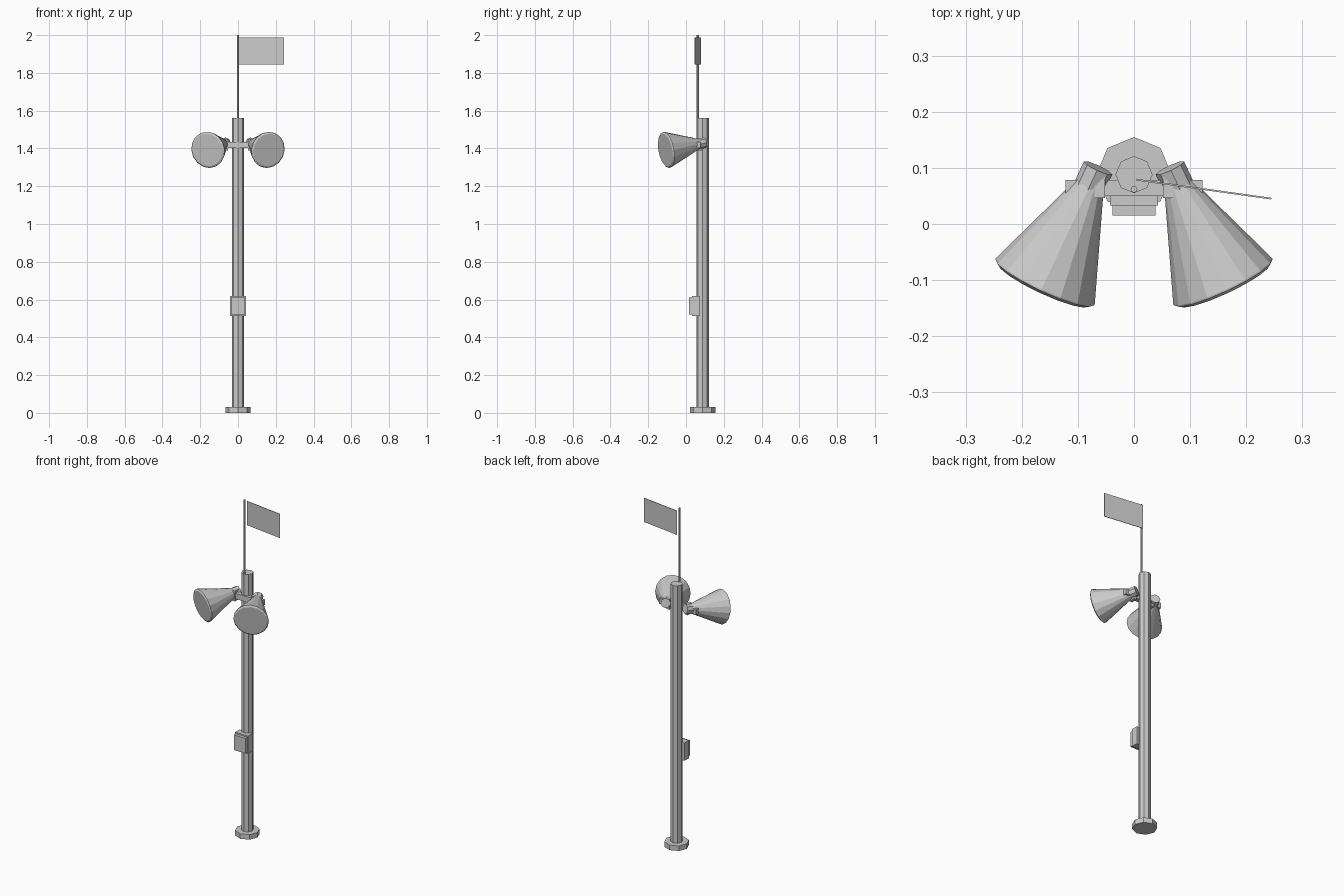
import bpy
import bmesh
import math
from mathutils import Vector, Matrix

cube = bpy.data.objects.get("Cube")
if cube:
    bpy.data.objects.remove(cube, do_unlink=True)

grey = bpy.data.materials.new("light_grey")
grey.use_nodes = True
colour = (0.6, 0.6, 0.6, 1)
grey.diffuse_color = colour
grey.node_tree.nodes["Principled BSDF"].inputs["Base Color"].default_value = colour


def add_object(name, bm):
    bmesh.ops.recalc_face_normals(bm, faces=bm.faces)
    mesh = bpy.data.meshes.new(name)
    bm.to_mesh(mesh)
    bm.free()
    mesh.materials.append(grey)
    obj = bpy.data.objects.new(name, mesh)
    bpy.context.collection.objects.link(obj)
    return obj


def box(name, low, high):
    low, high = Vector(low), Vector(high)
    bm = bmesh.new()
    bmesh.ops.create_cube(bm, size=1)
    bmesh.ops.scale(bm, vec=high - low, verts=bm.verts)
    bmesh.ops.translate(bm, vec=(low + high) / 2, verts=bm.verts)
    return add_object(name, bm)


def lathe(name, profile, sides, matrix):
    """Closed solid of revolution from (radius, height) pairs about local z."""
    bm = bmesh.new()
    rings = []
    for radius, height in profile:
        ring = []
        for i in range(sides):
            a = math.tau * i / sides
            ring.append(bm.verts.new((radius * math.sin(a), radius * math.cos(a), height)))
        rings.append(ring)
    for lower, upper in zip(rings, rings[1:]):
        for i in range(sides):
            j = (i + 1) % sides
            bm.faces.new((lower[i], lower[j], upper[j], upper[i]))
    bm.faces.new(rings[0])
    bm.faces.new(rings[-1])
    bm.transform(matrix)
    return add_object(name, bm)


# Octagonal base and pole
pole_y = 0.088
centre = Matrix.Translation((0, pole_y, 0))
lathe("base", [(0.067, 0), (0.067, 0.03)], 8, centre)
lathe("pole", [(0.033, 0.02), (0.033, 1.56)], 8, centre)

# Thin mast and flag
lathe("mast", [(0.006, 1.5), (0.006, 2.0)], 8, Matrix.Translation((0, 0.062, 0)))
flag = box("flag", (0, -0.0015, 1.845), (0.243, 0.0015, 1.988))
flag.location = (0.004, 0.079, 0)
flag.rotation_euler.z = math.radians(-8)

# Control box with a smaller raised door
box("control_box", (-0.043, 0.033, 0.512), (0.043, 0.075, 0.618))
box("control_door", (-0.038, 0.015, 0.52), (0.038, 0.034, 0.61))

# Crossbar that carries the lamps
box("crossbar", (-0.122, 0.05, 1.402), (0.122, 0.078, 1.435))

# Pair of conical floodlights, splayed outward and tilted down
for side, label in ((1, "left"), (-1, "right")):
    axis = Vector((0.42 * side, -0.9, -0.17))
    turn = axis.to_track_quat('Z', 'Y').to_matrix().to_4x4()
    place = Matrix.Translation((0.159 * side, -0.104, 1.392)) @ turn
    lathe(label + "_lamp_shade",
          [(0.024, -0.2), (0.097, -0.003), (0.097, 0), (0.088, 0.006)], 16, place)
    lathe(label + "_lamp_neck", [(0.028, -0.228), (0.028, -0.16)], 8, place)
    box(label + "_lamp_bracket",
        (0.061 * side - 0.009, 0.046, 1.388), (0.061 * side + 0.009, 0.084, 1.45))
